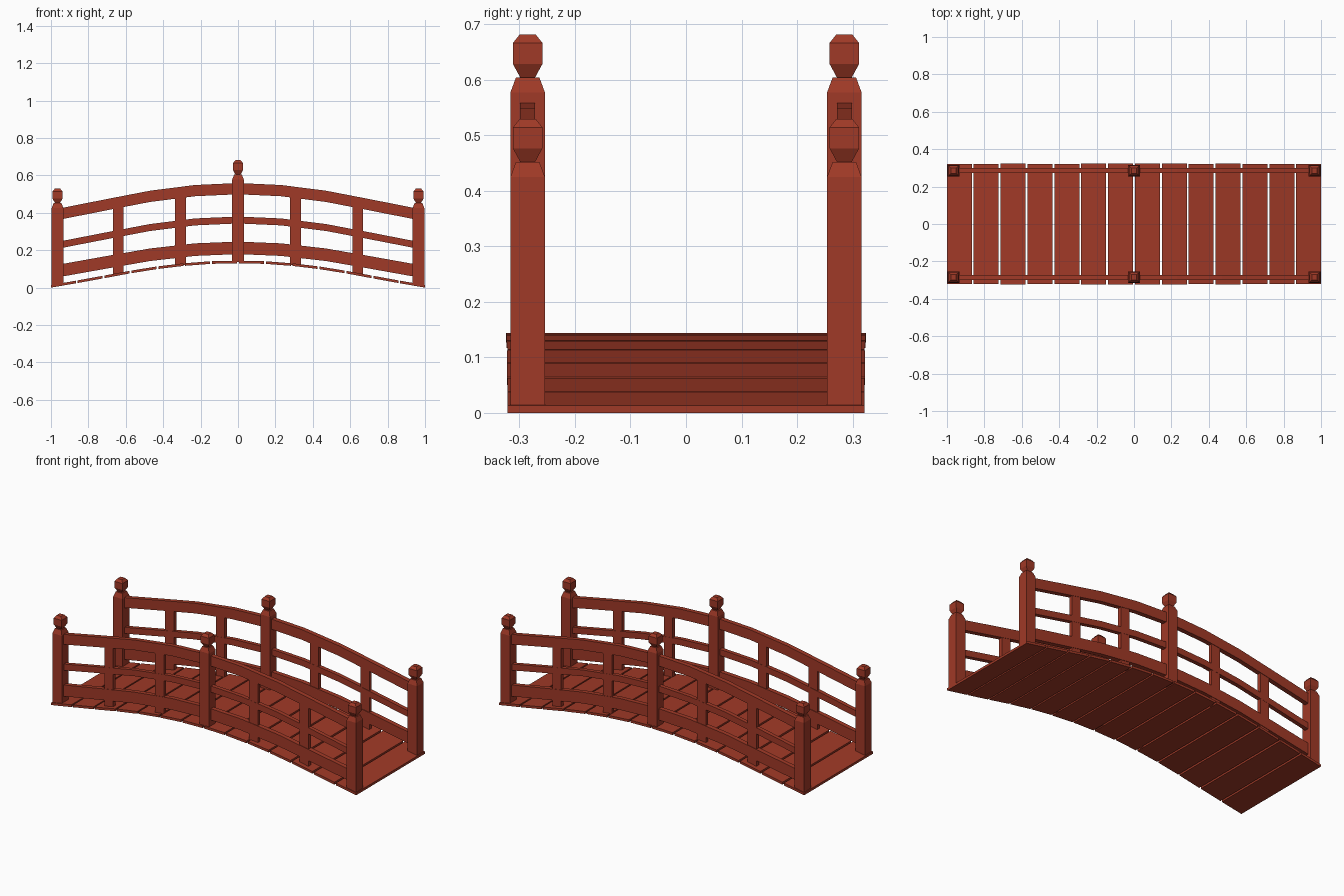
import bpy, bmesh, math, random

if "Cube" in bpy.data.objects:
    bpy.data.objects.remove(bpy.data.objects["Cube"])
random.seed(4)

red = bpy.data.materials.new("red lacquered wood")
red.diffuse_color = (0.352, 0.041, 0.020, 1)
red.use_nodes = True
red.node_tree.nodes["Principled BSDF"].inputs["Base Color"].default_value = red.diffuse_color

DECK = 0.144          # deck top at the crown
RAIL_Y = 0.285        # railing centre line
DROP = [(0, 0), (.144, .003), (.289, .014), (.433, .031), (.577, .054),
        (.722, .081), (.866, .107), (1.01, .132)]

def drop(x):
    """How far the arch has fallen at distance x from the crown."""
    x = abs(x)
    for (a, da), (b, db) in zip(DROP, DROP[1:]):
        if x <= b:
            return da + (db - da) * (x - a) / (b - a)
    return DROP[-1][1]

def loft(name, rings):
    """Closed solid through a row of four-point rings."""
    bm = bmesh.new()
    vs = [[bm.verts.new(p) for p in r] for r in rings]
    for a, b in zip(vs, vs[1:]):
        for i in range(4):
            j = (i + 1) % 4
            bm.faces.new((a[i], a[j], b[j], b[i]))
    bm.faces.new(vs[0])
    bm.faces.new(vs[-1])
    bmesh.ops.recalc_face_normals(bm, faces=bm.faces)
    me = bpy.data.meshes.new(name)
    bm.to_mesh(me)
    bm.free()
    me.materials.append(red)
    ob = bpy.data.objects.new(name, me)
    bpy.context.collection.objects.link(ob)
    return ob

def square_ring(x, y, z, hx, hy):
    return [(x - hx, y - hy, z), (x + hx, y - hy, z), (x + hx, y + hy, z), (x - hx, y + hy, z)]

def band_ring(x, y, top, height, hy):
    return [(x, y - hy, top), (x, y + hy, top), (x, y + hy, top - height), (x, y - hy, top - height)]

# Deck planks following the arch, with thin gaps and slightly uneven ends
pitch, gap, thick = 0.1437, 0.005, 0.014
for i in range(14):
    x0 = (i - 7) * pitch + gap
    x1 = (i - 6) * pitch - gap
    if i == 0: x0 = -1
    if i == 13: x1 = 1
    hy = 0.322 + random.uniform(-.001, .002)
    loft("deck_plank", [band_ring(x, 0, DECK - drop(x), thick, hy) for x in (x0, x1)])

# Post: square shaft, tapered shoulder and faceted finial
def post(x, y, base, shoulder):
    prof = [(base, .031), (shoulder, .031), (shoulder + .027, .021), (shoulder + .027, .0135),
            (shoulder + .051, .0265), (shoulder + .089, .0265), (shoulder + .104, .0145)]
    loft("railing_post", [square_ring(x, y, z, h, h) for z, h in prof])

# Rails: name, top at the crown, height, arch factor, half thickness
RAILS = [("top_rail", .559, .060, 1.11, .0135),
         ("middle_rail", .380, .037, 1.09, .012),
         ("bottom_rail", .246, .067, 1.0, .0135)]
STATIONS = [-.95, -.7, -.47, -.23, 0, .23, .47, .7, .95]

for y in (-RAIL_Y, RAIL_Y):
    for x in (-.965, .965):
        post(x, y, .014, .425)
    post(0, y, DECK - .008, .577)
    for name, top, height, k, hy in RAILS:
        loft(name, [band_ring(x, y, top - k * drop(x), height, hy) for x in STATIONS])
    # Flat uprights between the posts
    for x in (-.64, -.308, .308, .64):
        loft("upright", [square_ring(x, y, z, .029, .011)
                         for z in (DECK - .008 - drop(x), .53 - 1.11 * drop(x))])
